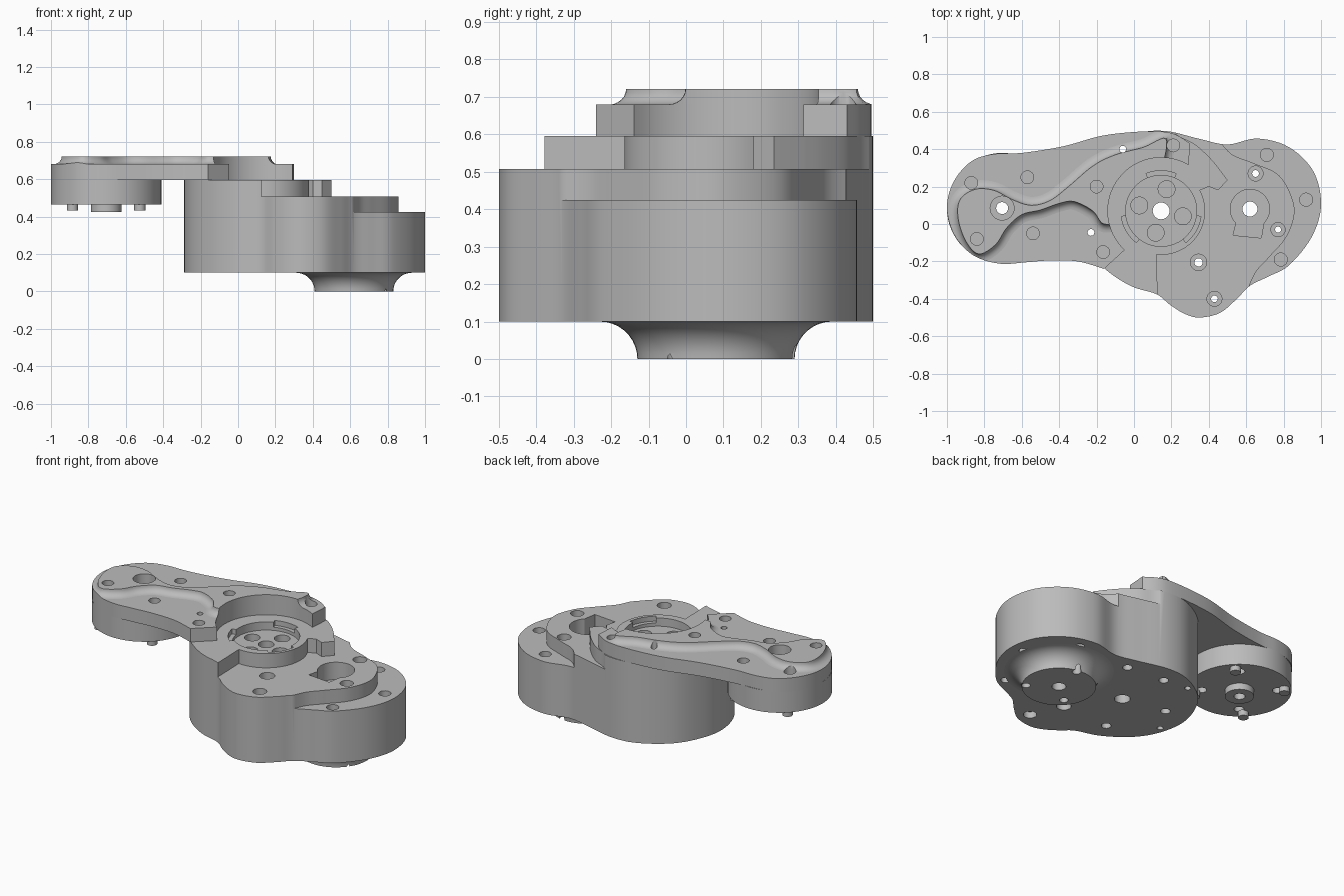
import bpy, bmesh, math
from mathutils import Vector

cube = bpy.data.objects.get("Cube")
if cube:
    bpy.data.objects.remove(cube)

grey = bpy.data.materials.new("machined_grey")
grey.use_nodes = True
grey.diffuse_color = (0.5, 0.5, 0.5, 1)
grey.node_tree.nodes["Principled BSDF"].inputs["Base Color"].default_value = (0.5, 0.5, 0.5, 1)

HUB = (0.145, 0.07)      # main joint axis
FOOT = (0.62, 0.08)      # output flange axis
END = (-0.705, 0.085)    # arm end axis


def spline(pts, closed=False, n=6):
    """Smooth curve through a few points."""
    pts = [Vector(p) for p in pts]
    m, out = len(pts), []
    for i in range(m if closed else m - 1):
        pick = (lambda k: pts[k % m]) if closed else (lambda k: pts[max(0, min(k, m - 1))])
        a, b, c, d = (pick(i + k) for k in (-1, 0, 1, 2))
        for s in range(n):
            t = s / n
            out.append((2 * b + (c - a) * t + (2 * a - 5 * b + 4 * c - d) * t * t
                        + (3 * b - a - 3 * c + d) * t ** 3) / 2)
    return out if closed else out + [pts[-1]]


def arc(center, r, a0, a1, n=32):
    angles = [math.radians(a0 + (a1 - a0) * i / n) for i in range(n + 1)]
    return [Vector((center[0] + r * math.cos(a), center[1] + r * math.sin(a))) for a in angles]


def circle(center, r, n=48):
    return arc(center, r, 0, 360, n)[:-1]


def offset(pts, d):
    """Move a counter-clockwise outline outward."""
    out = []
    for i, p in enumerate(pts):
        t = (pts[(i + 1) % len(pts)] - pts[i - 1]).normalized()
        out.append(p + Vector((t.y, -t.x)) * d)
    return out


def loft(bm, levels):
    """Closed solid through outlines given as (outline, z)."""
    rings = [[bm.verts.new((p[0], p[1], z)) for p in pts] for pts, z in levels]
    n = len(rings[0])
    for low, high in zip(rings, rings[1:]):
        for i in range(n):
            j = (i + 1) % n
            bm.faces.new((low[i], low[j], high[j], high[i]))
    bm.faces.new(rings[0][::-1])
    bm.faces.new(rings[-1])


def solid(name, *lofts):
    bm = bmesh.new()
    for levels in lofts:
        loft(bm, levels)
    bmesh.ops.recalc_face_normals(bm, faces=bm.faces)
    mesh = bpy.data.meshes.new(name)
    bm.to_mesh(mesh)
    bm.free()
    ob = bpy.data.objects.new(name, mesh)
    bpy.context.collection.objects.link(ob)
    mesh.materials.append(grey)
    return ob


def prism(pts, z0, z1):
    return [(pts, z0), (pts, z1)]


def hole(x, y, r, z0, z1, n=24):
    return prism(circle((x, y), r, n), z0, z1)


def boolean(ob, operation, *lofts):
    """Combine with each helper solid in turn, then drop the helper."""
    bpy.context.view_layer.objects.active = ob
    for levels in lofts:
        helper = solid("helper", levels)
        helper.hide_render = True
        mod = ob.modifiers.new("shape", 'BOOLEAN')
        mod.operation, mod.object, mod.solver = operation, helper, 'EXACT'
        bpy.ops.object.modifier_apply(modifier=mod.name)
        bpy.data.objects.remove(helper)


# Outlines
body_outline = spline([(1, .1), (.96, .28), (.83, .41), (.66, .457), (.5, .425), (.35, .455), (.16, .498),
                       (0, .475), (-.17, .36), (-.262, .2), (-.288, .05), (-.25, -.11), (-.16, -.235),
                       (-.02, -.33), (.12, -.375), (.19, -.43), (.27, -.48), (.35, -.5), (.46, -.475),
                       (.55, -.4), (.62, -.33), (.72, -.28), (.83, -.22), (.95, -.07)], True)
arm_outline = (spline([(-.16, -.24), (-.3, -.2), (-.45, -.195), (-.58, -.205), (-.72, -.212), (-.86, -.167),
                       (-.96, -.06), (-1, .085), (-.965, .225), (-.87, .335), (-.75, .374), (-.6, .38),
                       (-.38, .415), (-.18, .47), (0, .492), (.15, .494), (.23, .475), (.3, .43)])
               + arc(HUB, .285, 59, 227))[::-1]
plateau_outline = spline([(.17, .455), (.05, .41), (-.1, .37), (-.22, .31), (-.35, .2), (-.45, .125),
                          (-.55, .1), (-.65, .13), (-.75, .18), (-.85, .185), (-.93, .13), (-.94, .03),
                          (-.9, -.09), (-.83, -.16), (-.74, -.11), (-.68, -.02), (-.6, .05), (-.5, .075),
                          (-.4, .11), (-.32, .12), (-.22, .07), (-.16, 0), (-.05, .03), (.1, .15),
                          (.15, .3)], True)

# Main housing: full-height block with the low deck and side shelf cut away
body = solid("housing", prism(body_outline, .1, .596))
low_deck = ([Vector(p) for p in ((.135, -.7), (1.2, -.7), (1.2, .7), (.18, .7))]
            + spline([(.18, .52), (.24, .47), (.32, .43), (.39, .37), (.44, .315)])
            + [Vector(p) for p in ((.5, .235), (.45, .18), (.4, .2))]
            + arc(HUB, .235, 28, -96))
shelf = ([Vector(p) for p in ((1.2, -.5), (1.2, .7), (.44, .7))]
         + spline([(.44, .47), (.52, .375), (.64, .325), (.78, .255), (.857, .09), (.82, -.06),
                   (.72, -.18), (.65, -.26), (.6, -.37)]))
key_pocket = arc(FOOT, .105, -45, 225) + [Vector((.53, -.06)), Vector((.68, -.075))]
boolean(body, 'DIFFERENCE', prism(low_deck, .508, .7), prism(shelf, .424, .7),
        prism(circle(HUB, .19), .545, .7), prism(key_pocket, .4, .7))

# Foot flange with a concave flare
foot = solid("foot_flange", [(circle(FOOT, .21 + .1 * (1 - math.cos(math.radians(a)))),
                              .1 * math.sin(math.radians(a))) for a in range(0, 91, 10)]
             + [(circle(FOOT, .31), .12)])

# Screw holes, hub slots and through bores of the housing
bores = [hole(*FOOT, .04, -.1, .7), hole(*HUB, .045, 0, .7)]
for x, y, r in ((.345, -.205, .022), (.43, -.4, .018), (.65, .27, .018), (.77, -.03, .016)):
    bores += [hole(x, y, r, -.1, .7), hole(x, y, r + .022, .46, .7), hole(x, y, r + .02, .05, .14)]
for x, y in ((.71, .37), (.92, .13), (.785, -.19)):
    bores += [hole(x, y, .035, .38, .5), hole(x, y, .028, .05, .15)]
for k in range(4):
    a = math.radians(76 + 90 * k)
    bores.append(hole(HUB[0] + .12 * math.cos(a), HUB[1] + .12 * math.sin(a), .045, .5, .7))
for k in range(3):
    span = arc(HUB, .215, 68 + 120 * k, 112 + 120 * k, 8)
    bores.append(prism(span + arc(HUB, .17, 112 + 120 * k, 68 + 120 * k, 8), .565, .7))
for x, y in ((-.13, .12), (.02, -.22), (.1, .38), (.35, .36)):
    bores.append(hole(x, y, .028, .05, .14))
boolean(body, 'DIFFERENCE', *bores)
boolean(foot, 'DIFFERENCE', hole(*FOOT, .04, -.1, .7), hole(.77, -.03, .025, -.1, .7),
        hole(.65, .27, .025, -.1, .7), hole(.5, -.02, .025, -.1, .05))
boolean(body, 'DIFFERENCE', hole(*FOOT, .04, -.1, .7))

# Arm plate, raised web with a coved edge, and end drum
arm = solid("arm_plate", prism(arm_outline, .596, .68))
cove = [(offset(plateau_outline, .045 * (1 - math.sin(math.radians(a)))),
         .68 + .041 * (1 - math.cos(math.radians(a)))) for a in range(0, 91, 15)]
web = solid("arm_raised_web", [(cove[0][0], .67)] + cove)
boolean(web, 'INTERSECT', prism(arm_outline, .5, .9))
drum = solid("arm_end_drum", prism(circle(END, .295, 64), .465, .6))

screws = ((-.87, .22), (-.57, .25), (-.84, -.08), (-.54, -.05), (-.2, .2), (.21, .42), (-.165, -.15))
arm_holes = [hole(x, y, .034, .625, .9) for x, y in screws]
arm_holes += [hole(x, y, .018, .3, .9) for x, y in ((-.06, .4), (-.23, -.045))]
arm_holes += [hole(*END, .032, .3, .9), hole(*END, .064, .65, .9)]
for part in (arm, web):
    boolean(part, 'DIFFERENCE', *arm_holes)
boolean(drum, 'DIFFERENCE', hole(*END, .032, .3, .9),
        *[hole(x, y, .028, .4, .5) for x, y in screws[:4]])

# Small bores pass right through the housing wall below the arm
boolean(body, 'DIFFERENCE', hole(-.06, .4, .018, 0, .9), hole(-.23, -.045, .018, 0, .9))

# Boss and drive pins under the drum
boss = solid("drum_boss", prism(circle(END, .082), .425, .47))
boolean(boss, 'DIFFERENCE', hole(*END, .032, .3, .9))
pins = solid("drum_pins", *[hole(END[0] + sx * .18, END[1] + sy * .18, .03, .433, .47)
                            for sx in (-1, 1) for sy in (-1, 1)])

# Shading
bpy.ops.object.select_all(action='DESELECT')
for ob in (body, foot, arm, web, drum, boss, pins):
    ob.select_set(True)
bpy.context.view_layer.objects.active = body
bpy.ops.object.shade_smooth_by_angle(angle=math.radians(30))
